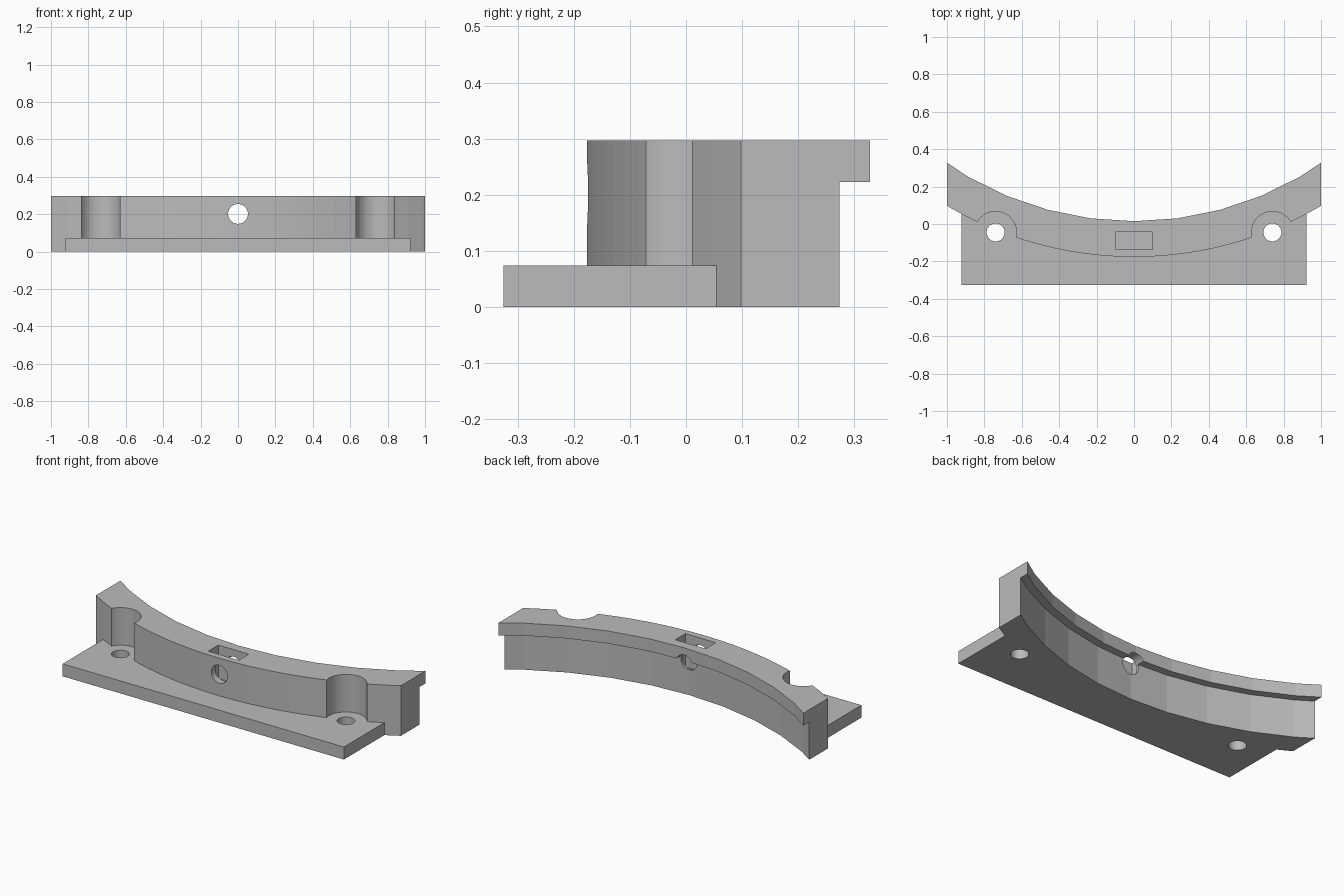
import bpy
from math import pi

cube = bpy.data.objects.get("Cube")
if cube:
    bpy.data.objects.remove(cube, do_unlink=True)

ARC_Y = 1.79                      # centre of the curved wall
BORE_R, REBATE_R, WALL_R = 1.775, 1.82, 1.966
PLATE_TOP, LIP_BOTTOM, TOP = 0.074, 0.223, 0.297
SCREW_X, SCREW_Y = 0.74, -0.045


def box(name, x, y, z):
    """Box from three (min, max) ranges."""
    bpy.ops.mesh.primitive_cube_add(size=1, location=[sum(r) / 2 for r in (x, y, z)])
    ob = bpy.context.object
    ob.name = name
    ob.scale = [r[1] - r[0] for r in (x, y, z)]
    bpy.ops.object.transform_apply(location=True, rotation=True, scale=True)
    return ob


def rod(name, x, y, z, radius, sides):
    """Upright cylinder over a z range."""
    bpy.ops.mesh.primitive_cylinder_add(vertices=sides, radius=radius, depth=z[1] - z[0],
                                        location=(x, y, sum(z) / 2))
    ob = bpy.context.object
    ob.name = name
    bpy.ops.object.transform_apply(location=True, rotation=True, scale=True)
    return ob


def combine(target, tool, operation="DIFFERENCE"):
    """Apply a boolean and discard the tool."""
    mod = target.modifiers.new("cut", "BOOLEAN")
    mod.object, mod.operation, mod.solver = tool, operation, "EXACT"
    bpy.context.view_layer.objects.active = target
    bpy.ops.object.modifier_apply(modifier=mod.name)
    bpy.data.objects.remove(tool, do_unlink=True)


# Solid blank
bracket = box("curved_bracket", (-1, 1), (-0.325, 0.6), (0, TOP))

# Curved back face, with the overhanging lip left above the rebate
combine(bracket, rod("bore", 0, ARC_Y, (-0.2, 0.5), BORE_R, 48))
combine(bracket, rod("rebate", 0, ARC_Y, (-0.1, LIP_BOTTOM), REBATE_R, 48))

# Everything in front of the wall, plus screw recesses, except the base plate
front = box("front_cutter", (-1.2, 1.2), (-0.6, 0.4), (-0.1, 0.4))
combine(front, rod("wall_curve", 0, ARC_Y, (-0.2, 0.5), WALL_R, 144))
for side in (-1, 1):
    combine(front, rod("recess", side * SCREW_X, SCREW_Y, (0.03, 0.38), 0.112, 64), "UNION")
combine(front, box("plate_space", (-0.922, 0.922), (-0.8, 0.5), (-0.3, PLATE_TOP)))
combine(bracket, front)

# Screw holes through the base plate
for side in (-1, 1):
    combine(bracket, rod("screw_hole", side * SCREW_X, SCREW_Y, (-0.1, 0.2), 0.048, 40))

# Nut pocket from the top and bolt hole from front to back
combine(bracket, box("nut_pocket", (-0.1, 0.1), (-0.136, -0.042), (0.1, 0.5)))
bolt = rod("bolt_hole", 0, 0, (-0.5, 0.5), 0.053, 40)
bolt.rotation_euler.x = pi / 2
bolt.location.z = 0.202
bpy.context.view_layer.update()
combine(bracket, bolt)

# One plain grey
grey = bpy.data.materials.new("plain_grey")
grey.use_nodes = True
colour = (0.5, 0.5, 0.5, 1)
grey.diffuse_color = colour
grey.node_tree.nodes["Principled BSDF"].inputs["Base Color"].default_value = colour
bracket.data.materials.clear()
bracket.data.materials.append(grey)
for face in bracket.data.polygons:
    face.material_index = 0
    face.use_smooth = False
